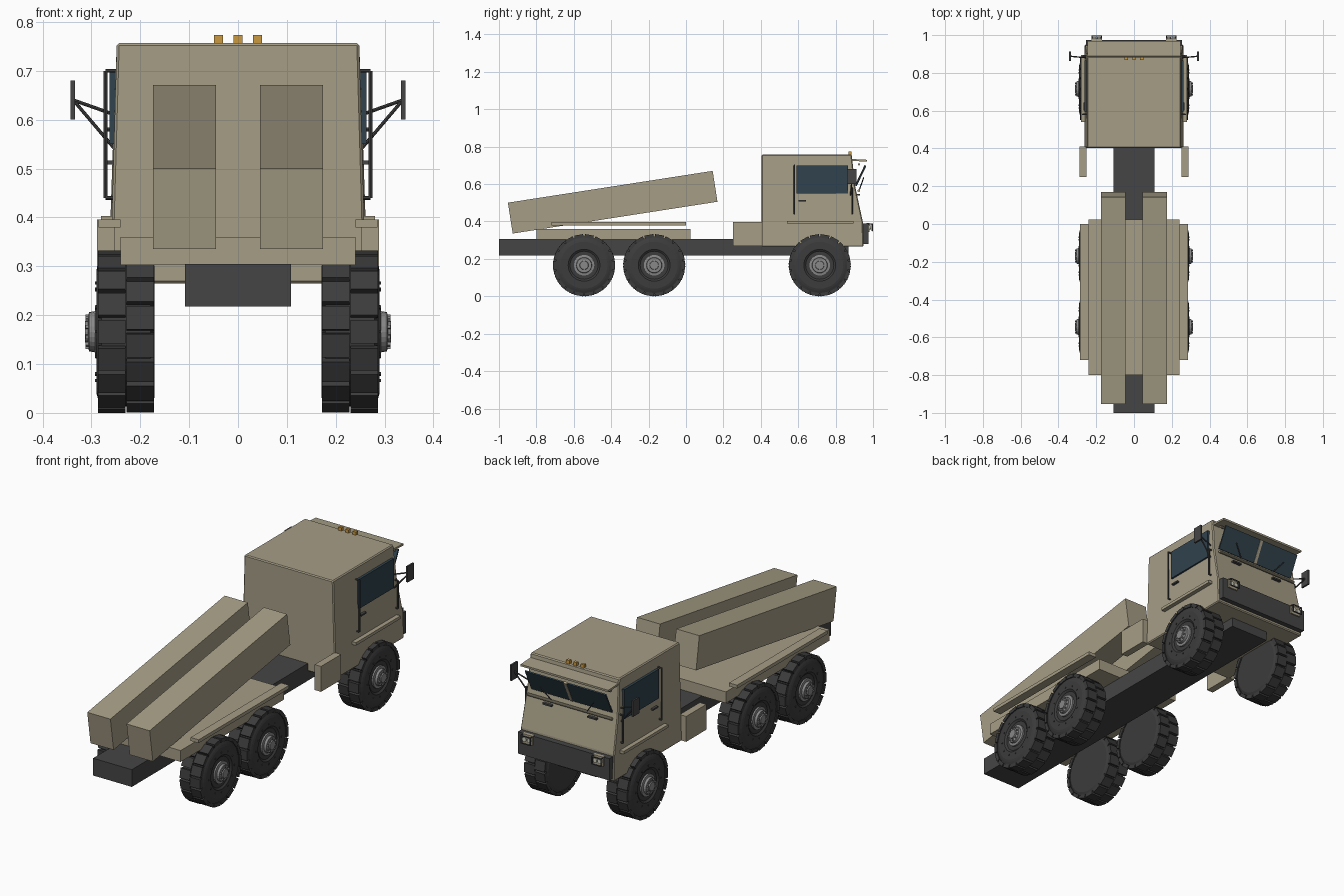
import bpy, bmesh
from math import sin, cos, pi, atan2, radians
from mathutils import Vector, Matrix

if "Cube" in bpy.data.objects:
    bpy.data.objects.remove(bpy.data.objects["Cube"])


def mat(name, r, g, b):
    m = bpy.data.materials.new(name)
    m.diffuse_color = (r, g, b, 1)
    m.use_nodes = True
    m.node_tree.nodes["Principled BSDF"].inputs["Base Color"].default_value = m.diffuse_color
    return m


TAN = mat("tan_paint", 0.38, 0.34, 0.24)
DARK = mat("dark_steel", 0.06, 0.06, 0.06)
RUBBER = mat("rubber", 0.045, 0.045, 0.045)
GLASS = mat("glass", 0.03, 0.055, 0.075)
AMBER = mat("amber", 0.60, 0.32, 0.05)
GREY = mat("grey_metal", 0.25, 0.25, 0.25)
LAMP = mat("lamp", 0.6, 0.6, 0.5)


def add(name, bm, m):
    bmesh.ops.recalc_face_normals(bm, faces=bm.faces)
    me = bpy.data.meshes.new(name)
    bm.to_mesh(me)
    bm.free()
    me.materials.append(m)
    ob = bpy.data.objects.new(name, me)
    bpy.context.collection.objects.link(ob)
    return ob


def box(name, x, y, z, m, rot_x=0):
    """Box from (min, max) ranges, optionally pitched about its centre."""
    bm = bmesh.new()
    size = [b - a for a, b in (x, y, z)]
    mid = [(a + b) / 2 for a, b in (x, y, z)]
    bmesh.ops.create_cube(bm, size=1, matrix=Matrix.Translation(mid)
                          @ Matrix.Rotation(rot_x, 4, 'X') @ Matrix.Diagonal((*size, 1)))
    return add(name, bm, m)


def rod(name, a, b, r, m, n=10):
    a, b = Vector(a), Vector(b)
    d = b - a
    bm = bmesh.new()
    bmesh.ops.create_cone(bm, cap_ends=True, segments=n, radius1=r, radius2=r, depth=d.length,
                          matrix=Matrix.Translation((a + b) / 2)
                          @ d.to_track_quat('Z', 'Y').to_matrix().to_4x4())
    return add(name, bm, m)


def prism(name, outline, half_width, m):
    """Side outline (y, z) joined between the left and right walls."""
    bm = bmesh.new()
    sides = [[bm.verts.new((s * half_width(z), y, z)) for y, z in outline] for s in (-1, 1)]
    for s in sides:
        bm.faces.new(s)
    n = len(outline)
    for i in range(n):
        j = (i + 1) % n
        bm.faces.new((sides[0][i], sides[0][j], sides[1][j], sides[1][i]))
    return add(name, bm, m)


def lathe(name, profile, m, n=36):
    """Revolve (x, r) points about the x axis."""
    bm = bmesh.new()
    rings = [[bm.verts.new((x, r * cos(2 * pi * i / n), r * sin(2 * pi * i / n)))
              for i in range(n)] for x, r in profile]
    for a, b in zip(rings, rings[1:]):
        for i in range(n):
            bm.faces.new((a[i], a[(i + 1) % n], b[(i + 1) % n], b[i]))
    bm.faces.new(rings[0])
    bm.faces.new(rings[-1])
    return add(name, bm, m)


def ring_of_boxes(name, count, x, r, size, m, sets=((0, 0),)):
    bm = bmesh.new()
    for dx, phase in sets:
        for i in range(count):
            rot = Matrix.Rotation(2 * pi * (i + phase) / count, 4, 'X')
            bmesh.ops.create_cube(bm, size=1, matrix=rot @ Matrix.Translation((x + dx, 0, r))
                                  @ Matrix.Diagonal((*size, 1)))
    return add(name, bm, m)


# Wheel parts, modelled about the axle, then copied to six stations
wheel = [
    lathe("tire", [(-.058, .12), (-.058, .135), (-.05, .153), (.05, .153), (.058, .135),
                   (.061, .125), (.061, .085), (.054, .075), (.054, .05)], RUBBER),
    ring_of_boxes("tread", 18, 0, .156, (.056, .048, .018), RUBBER, ((-.029, 0), (.029, .5))),
    ring_of_boxes("sidewall_bolts", 12, .061, .1, (.006, .006, .006), RUBBER),
    lathe("hub", [(.05, .055), (.062, .055), (.064, .042), (.076, .04), (.078, .024),
                  (.084, .022)], GREY, 24),
    ring_of_boxes("hub_bolts", 10, .078, .032, (.01, .007, .007), GREY),
]
for part in wheel:
    base = part.name
    first = True
    for y in (-.545, -.17, .715):
        for s in (1, -1):
            ob = part if first else part.copy()
            if not first:
                bpy.context.collection.objects.link(ob)
            first = False
            ob.name = f"{base}_{'right' if s > 0 else 'left'}"
            ob.location = (s * .229, y, .166)
            ob.rotation_euler = (0, 0, 0 if s > 0 else pi)

# Chassis and bed
box("chassis", (-.108, .108), (-1, .87), (.218, .305), DARK)
box("bed", (-.24, .24), (-.80, .025), (.303, .36), TAN)

# Launch tubes
tilt = atan2(.17, 1.095)
for s in (-1, 1):
    x = sorted((s * .045, s * .174))
    box("launch_tube", x, (-.392 - .554, -.392 + .554), (.503 - .0835, .503 + .0835), TAN, tilt)


# Cab
def cab_half(z):
    return .262 if z < .4 else .262 - (z - .4) / .357 * .014


def front_y(z):
    return .905 + (.585 - z) * .14 if z < .585 else .905 - (z - .585) * .11


cab = prism("cab", [(.403, .265), (.95, .265), (.945, .40), (.905, .585), (.886, .757),
                    (.403, .757)], cab_half, TAN)
bev = cab.modifiers.new("bevel", 'BEVEL')
bev.width, bev.segments, bev.limit_method, bev.angle_limit = .005, 1, 'ANGLE', radians(35)

# Windscreen, forward-leaning, with frame and sun visor
lean = -atan2(.055, .115)
for s in (-1, 1):
    x = sorted((s * .008, s * .225))
    box("windscreen", x, (.93, .937), (.585, .705), GLASS, lean)
    rod("wiper", (s * .10, .928, .572), (s * .15, .95, .635), .003, DARK, 6)
    box("front_handle", sorted((s * .10, s * .15)), (.915, .93), (.538, .546), DARK)
box("windscreen_post", (-.008, .008), (.928, .939), (.585, .705), TAN, lean)
box("sun_visor", (-.245, .245), (.88, .968), (.722, .732), TAN, radians(-3))
rod("upper_bar", (-.23, .925, .705), (.23, .925, .705), .006, TAN)
rod("lower_bar", (-.235, .924, .565), (.235, .924, .565), .007, TAN)

# Roof lights
for x in (-.04, 0, .04):
    box("roof_light", (x - .009, x + .009), (.868, .884), (.755, .773), AMBER)

# Bumper and headlights
box("bumper", (-.255, .255), (.94, .975), (.28, .39), DARK)
for s in (-1, 1):
    cx = s * .197
    box("headlight_mount", (cx - .028, cx + .028), (.965, .982), (.345, .392), TAN)
    for dx in (-.013, .013):
        rod("headlight", (cx + dx, .975, .368), (cx + dx, .99, .368), .011, LAMP, 16)
    for z in (.35, .387):
        rod("headlight_guard", (cx - .026, .996, z), (cx + .026, .996, z), .003, DARK, 6)
    for dx in (-.026, .026):
        rod("headlight_guard_post", (cx + dx, .996, .35), (cx + dx, .996, .387), .003, DARK, 6)
        rod("headlight_guard_stay", (cx + dx, .97, .387), (cx + dx, .996, .387), .003, DARK, 6)

# Side fittings, both sides
for s in (-1, 1):
    def span(a, b):
        return sorted((s * a, s * b))

    box("side_window", span(.245, .263), (.592, .866), (.55, .698), GLASS)
    box("cab_trim", span(.255, .28), (.54, .895), (.388, .403), TAN)
    box("door_handle", span(.255, .267), (.602, .642), (.508, .516), DARK)
    box("side_box", span(.252, .288), (.25, .41), (.268, .396), TAN)
    box("rear_fender_plate", span(.24, .285), (-.72, 0), (.379, .396), TAN)
    # Grab rails
    for y, lo, hi in ((.58, .44, .70), (.888, .44, .58)):
        rod("grab_rail", (s * .271, y, lo), (s * .271, y, hi), .004, DARK, 8)
        for z in (lo, hi):
            rod("rail_stay", (s * .245, y, z), (s * .271, y, z), .004, DARK, 8)
    # Mirror on two arms
    box("mirror", span(.334, .343), (.862, .912), (.60, .68), DARK)
    for y, z in ((.88, .61), (.88, .54)):
        rod("mirror_arm", (s * .252, y, z), (s * .337, .888, .64), .0035, DARK, 8)
